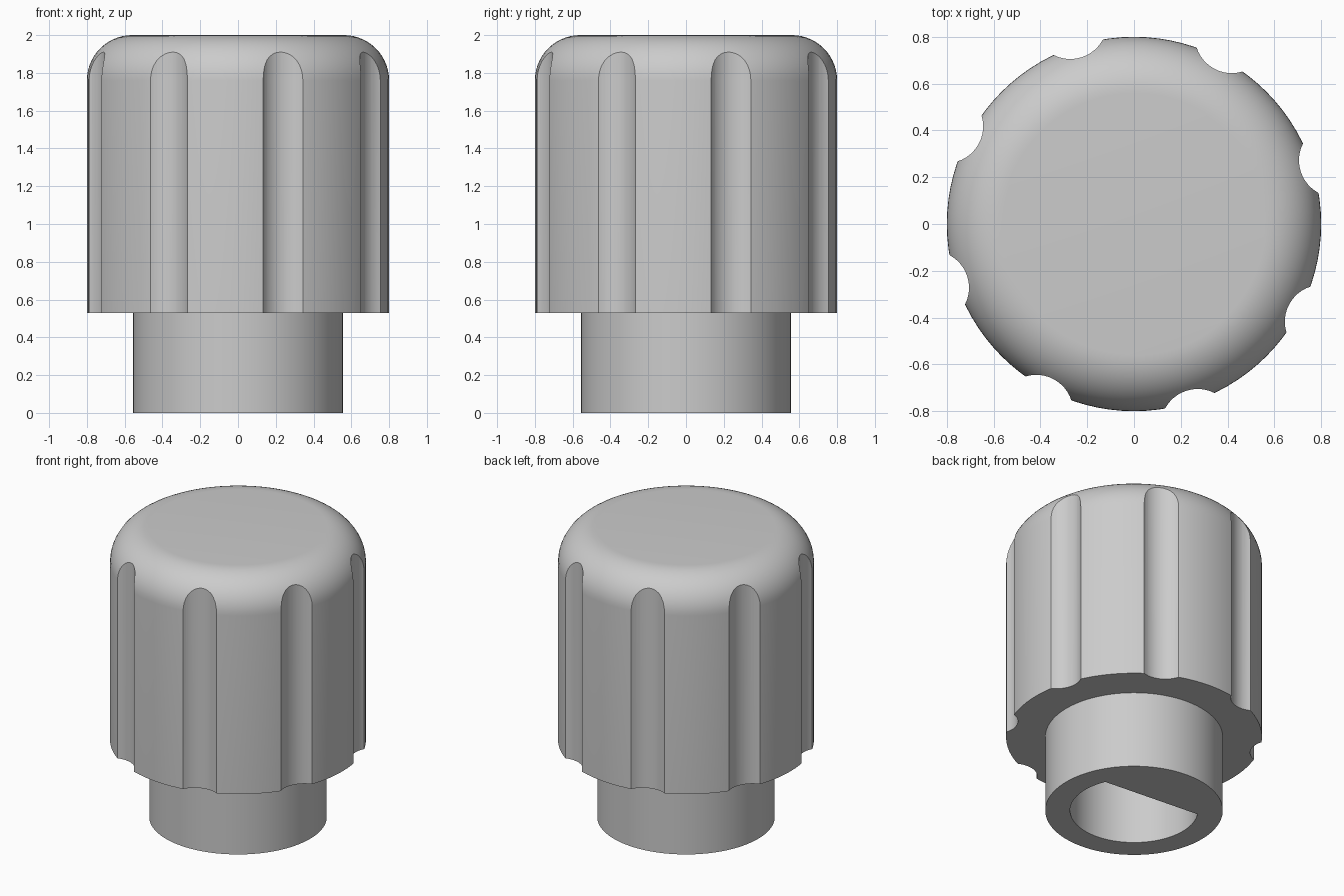
import bpy, bmesh, math

if "Cube" in bpy.data.objects:
    bpy.data.objects.remove(bpy.data.objects["Cube"])

SEG = 96
TURN = math.radians(-5)          # whole knob is turned slightly about its axis
R, STEM_R, STEP_Z, TOP = 0.80, 0.555, 0.53, 2.0
FILLET = 0.24
BORE_R, FLAT, BORE_DEPTH = 0.40, 0.19, 1.4


def make_object(name, bm):
    bmesh.ops.recalc_face_normals(bm, faces=bm.faces)
    mesh = bpy.data.meshes.new(name)
    bm.to_mesh(mesh)
    bm.free()
    obj = bpy.data.objects.new(name, mesh)
    bpy.context.collection.objects.link(obj)
    return obj


def lathe(name, profile):
    """Revolve (radius, z) points about z and close both ends."""
    bm = bmesh.new()
    rings = [[bm.verts.new((r * math.cos(2 * math.pi * i / SEG),
                            r * math.sin(2 * math.pi * i / SEG), z))
              for i in range(SEG)] for r, z in profile]
    for a, b in zip(rings, rings[1:]):
        for i in range(SEG):
            j = (i + 1) % SEG
            bm.faces.new((a[i], a[j], b[j], b[i]))
    bm.faces.new(rings[0][::-1])
    bm.faces.new(rings[-1])
    return make_object(name, bm)


def prism(name, outline, z0, z1):
    """Extrude a flat outline from z0 to z1."""
    bm = bmesh.new()
    low = [bm.verts.new((x, y, z0)) for x, y in outline]
    high = [bm.verts.new((x, y, z1)) for x, y in outline]
    bm.faces.new(low[::-1])
    bm.faces.new(high)
    n = len(outline)
    for i in range(n):
        j = (i + 1) % n
        bm.faces.new((low[i], low[j], high[j], high[i]))
    return make_object(name, bm)


def cut(target, cutter):
    mod = target.modifiers.new("cut", 'BOOLEAN')
    mod.operation = 'DIFFERENCE'
    mod.solver = 'EXACT'
    mod.object = cutter
    bpy.context.view_layer.objects.active = target
    bpy.ops.object.modifier_apply(modifier=mod.name)
    bpy.data.objects.remove(cutter, do_unlink=True)


# Stem, step and cap with a rounded top edge
profile = [(STEM_R, 0), (STEM_R, STEP_Z), (R, STEP_Z)]
for k in range(15):
    a = math.pi / 2 * k / 14
    profile.append((R - FILLET + FILLET * math.cos(a),
                    TOP - FILLET + FILLET * math.sin(a)))
knob = lathe("knob_body", profile)

# Eight finger grooves around the cap
for k in range(8):
    a = TURN + math.radians(22.5 + 45 * k)
    cx, cy = 0.905 * math.cos(a), 0.905 * math.sin(a)
    ring = [(cx + 0.158 * math.cos(a + 2 * math.pi * i / 48),
             cy + 0.158 * math.sin(a + 2 * math.pi * i / 48)) for i in range(48)]
    cut(knob, prism("groove_cutter", ring, 0.3, 2.2))

# D-shaped shaft hole, with its flat towards the back
half = math.acos(FLAT / BORE_R)
start = TURN + math.pi / 2 + half
sweep = 2 * math.pi - 2 * half
hole = [(BORE_R * math.cos(start + sweep * i / 64),
         BORE_R * math.sin(start + sweep * i / 64)) for i in range(65)]
cut(knob, prism("shaft_hole_cutter", hole, -0.2, BORE_DEPTH))

# Plain grey plastic
grey = bpy.data.materials.new("grey plastic")
grey.diffuse_color = (0.6, 0.6, 0.6, 1)
grey.use_nodes = True
grey.node_tree.nodes["Principled BSDF"].inputs["Base Color"].default_value = grey.diffuse_color
knob.data.materials.clear()
knob.data.materials.append(grey)
for p in knob.data.polygons:
    p.material_index = 0

# Smooth shading with crisp edges
bpy.ops.object.select_all(action='DESELECT')
knob.select_set(True)
bpy.context.view_layer.objects.active = knob
bpy.ops.object.shade_smooth_by_angle(angle=math.radians(25))
